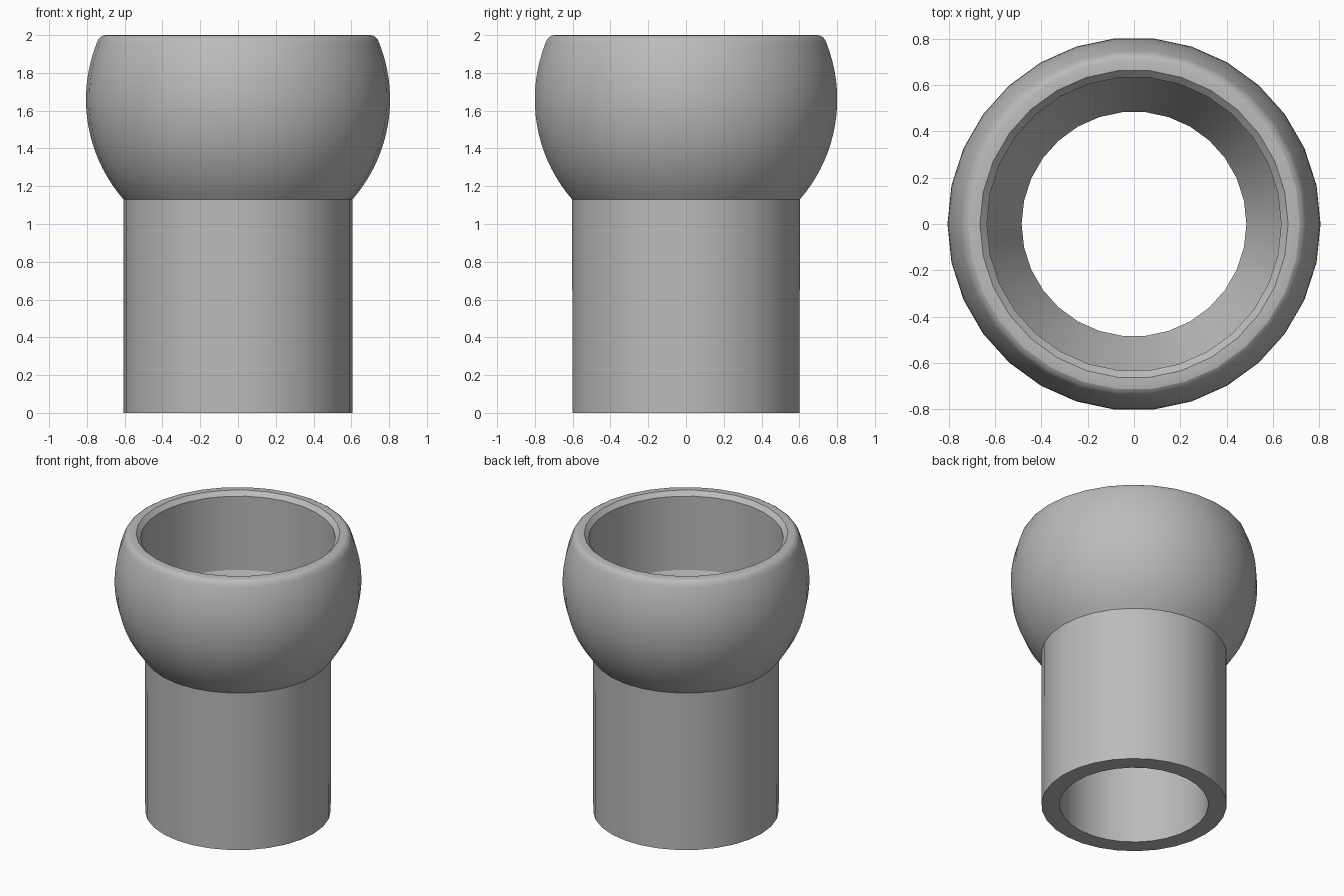
import bpy
import math

SIDES = 30
BALL_R, BALL_Z = 0.805, 1.66
NECK_R, BORE_R, CUP_R = 0.605, 0.485, 0.635
NECK_Z = 1.13

cube = bpy.data.objects.get("Cube")
if cube:
    bpy.data.objects.remove(cube, do_unlink=True)

grey = bpy.data.materials.new("plain grey")
grey.use_nodes = True
colour = (0.5, 0.5, 0.5, 1)
grey.diffuse_color = colour
grey.node_tree.nodes["Principled BSDF"].inputs["Base Color"].default_value = colour


def lathe(name, profile):
    """Spin a closed (radius, height) outline around the z axis."""
    count = len(profile)
    verts = []
    for s in range(SIDES):
        a = math.tau * s / SIDES
        verts += [(r * math.cos(a), r * math.sin(a), z) for r, z in profile]
    faces = []
    for s in range(SIDES):
        here, after = s * count, (s + 1) % SIDES * count
        for i in range(count):
            j = (i + 1) % count
            faces.append((here + i, after + i, after + j, here + j))
    mesh = bpy.data.meshes.new(name)
    mesh.from_pydata(verts, [], faces)
    mesh.materials.append(grey)
    obj = bpy.data.objects.new(name, mesh)
    bpy.context.collection.objects.link(obj)
    bpy.ops.object.select_all(action='DESELECT')
    obj.select_set(True)
    bpy.context.view_layer.objects.active = obj
    bpy.ops.object.shade_smooth_by_angle(angle=math.radians(22))
    return obj


# Outer bulb: arc of a sphere from the neck up to the rim
low = math.asin((NECK_Z - BALL_Z) / BALL_R)
high = math.asin((1.955 - BALL_Z) / BALL_R)
steps = 18
bulb = []
for i in range(steps + 1):
    t = low + (high - low) * i / steps
    bulb.append((BALL_R * math.cos(t), BALL_Z + BALL_R * math.sin(t)))

# Rounded outer lip, then the chamfer, cup wall, funnel and through bore
lip = [(0.741, 1.974), (0.730, 1.988), (0.716, 1.997), (0.70, 2.0)]
inside = [(CUP_R + 0.03, 2.0), (CUP_R, 1.97), (CUP_R, 1.44),
          (BORE_R, NECK_Z), (BORE_R, 0)]
neck = [(NECK_R, 0)]

lathe("hollow_ball_head_and_neck", neck + bulb + lip + inside)
